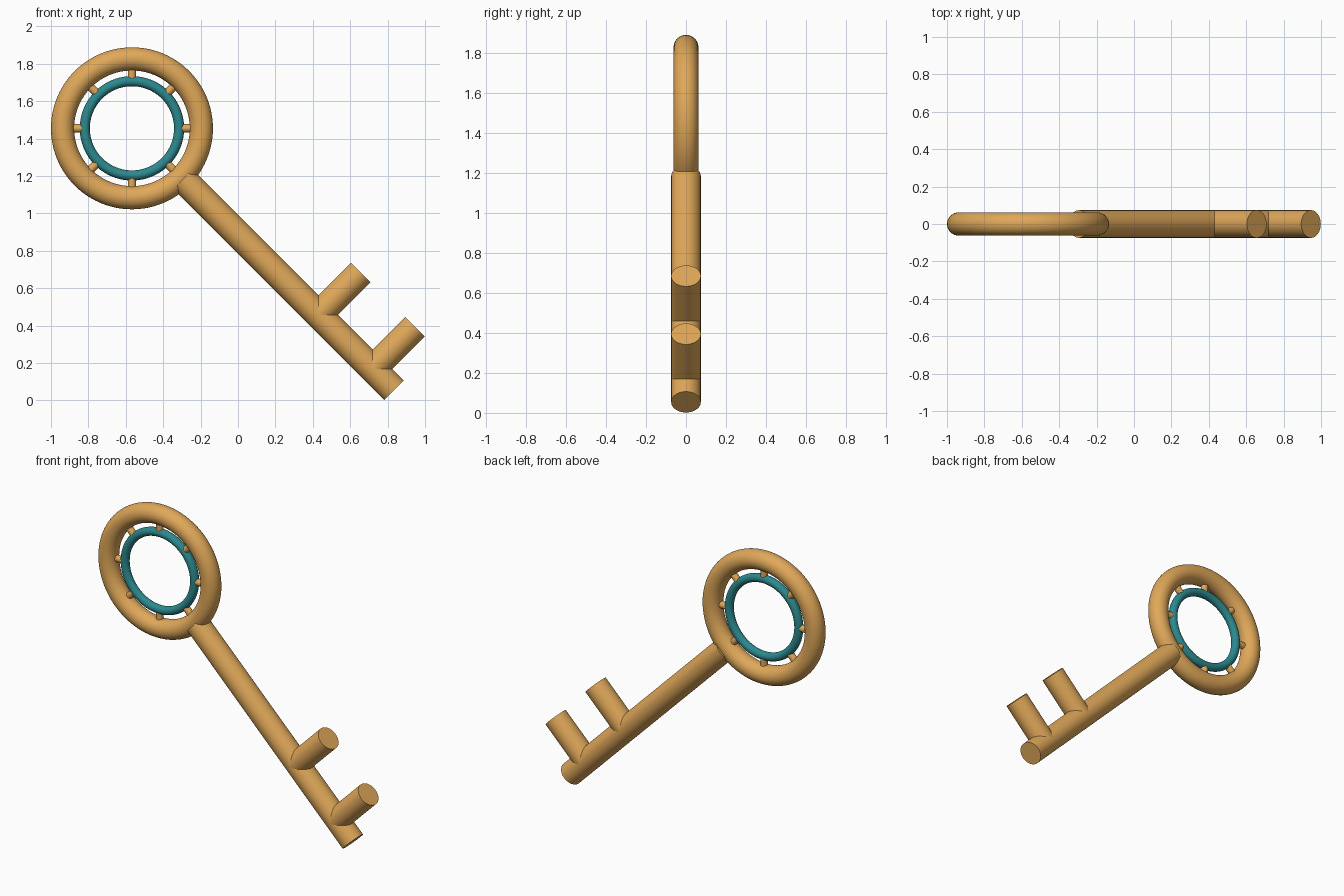
import bpy
import math
from mathutils import Vector

cube = bpy.data.objects.get("Cube")
if cube:
    bpy.data.objects.remove(cube, do_unlink=True)


def make_material(name, color):
    mat = bpy.data.materials.new(name)
    mat.use_nodes = True
    mat.diffuse_color = color
    mat.node_tree.nodes["Principled BSDF"].inputs["Base Color"].default_value = color
    return mat


gold = make_material("warm gold", (0.74, 0.39, 0.10, 1))
teal = make_material("teal", (0.025, 0.25, 0.27, 1))


def finish(name, mat):
    obj = bpy.context.object
    obj.name = name
    obj.data.materials.append(mat)
    bpy.ops.object.shade_smooth_by_angle(angle=math.radians(40))
    return obj


def ring(name, center, major, minor, mat):
    bpy.ops.mesh.primitive_torus_add(
        location=center, rotation=(math.pi / 2, 0, 0), major_radius=major,
        minor_radius=minor, major_segments=96, minor_segments=32)
    return finish(name, mat)


def rod(name, start, end, radius, mat, sides=48):
    axis = end - start
    bpy.ops.mesh.primitive_cylinder_add(
        vertices=sides, radius=radius, depth=axis.length, location=(start + end) / 2)
    bpy.context.object.rotation_euler = axis.to_track_quat("Z", "Y").to_euler()
    return finish(name, mat)


# Bow: outer ring, inner ring and the short pegs between them
center = Vector((-0.567, 0, 1.455))
ring("bow_outer_ring", center, 0.371, 0.062, gold)
ring("bow_inner_ring", center, 0.252, 0.027, teal)
for i in range(8):
    angle = i * math.pi / 4
    out = Vector((math.cos(angle), 0, math.sin(angle)))
    rod(f"bow_peg_{i + 1}", center + out * 0.262, center + out * 0.33, 0.022, gold, 24)

# Shaft running diagonally down from the bow
down = Vector((1, 0, -1)).normalized()
side = Vector((1, 0, 1)).normalized()
radius = 0.074
rod("shaft", center + down * 0.385, center + down * 1.981, radius, gold)

# Two teeth, square to the shaft
for name, distance in (("upper_tooth", 1.41), ("lower_tooth", 1.82)):
    base = center + down * distance
    rod(name, base, base + side * 0.32, radius, gold)
